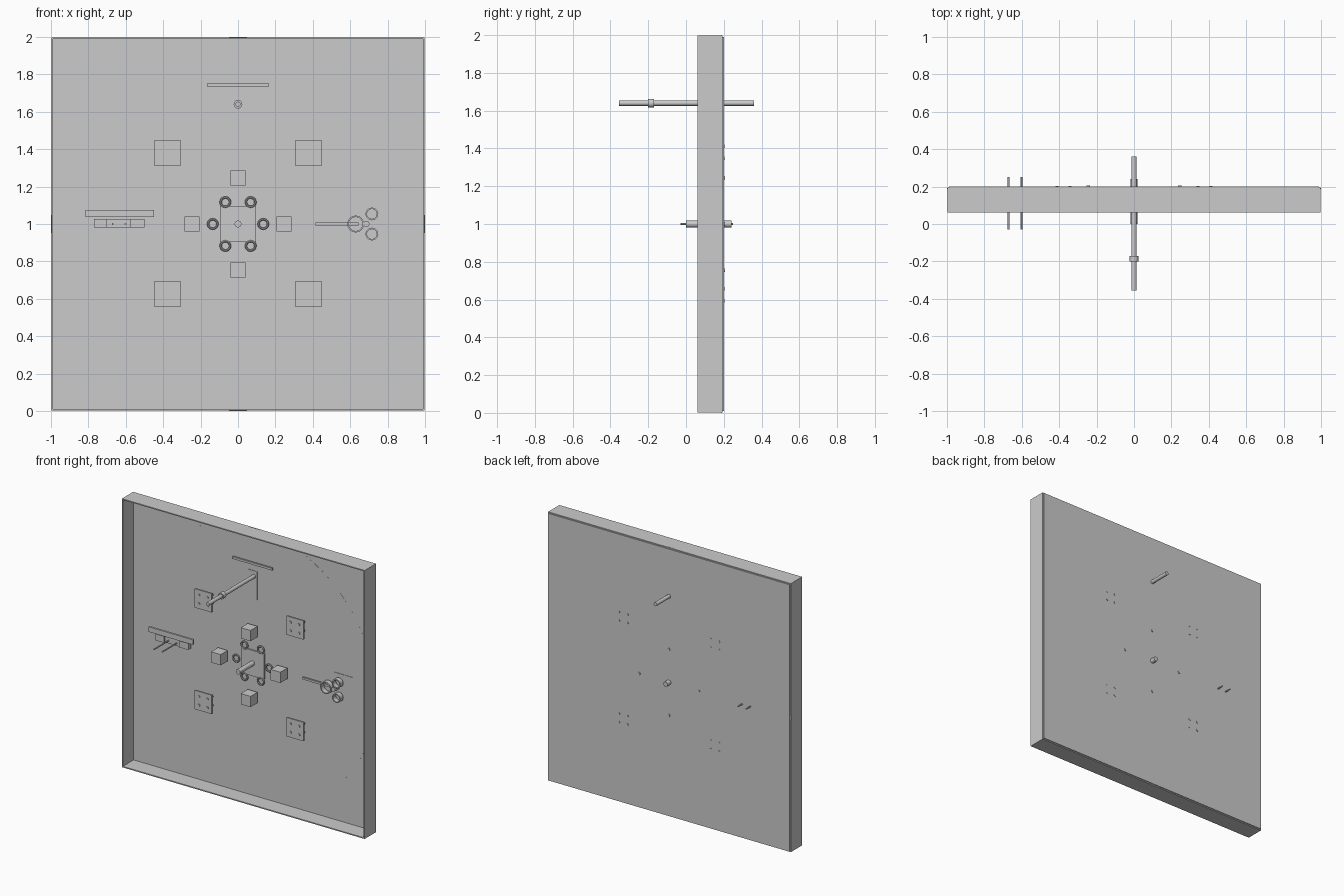
import bpy, math

if "Cube" in bpy.data.objects:
    bpy.data.objects.remove(bpy.data.objects["Cube"])


def box(name, x0, x1, y0, y1, z0, z1):
    bpy.ops.mesh.primitive_cube_add(size=1, location=((x0 + x1) / 2, (y0 + y1) / 2, (z0 + z1) / 2))
    o = bpy.context.object
    o.name = name
    o.scale = (x1 - x0, y1 - y0, z1 - z0)
    bpy.ops.object.transform_apply(location=False, rotation=False, scale=True)
    return o


def smooth(o):
    bpy.ops.object.shade_smooth_by_angle(angle=math.radians(35))
    return o


def rod(name, x, z, r, y0, y1, sides=24):
    bpy.ops.mesh.primitive_cylinder_add(vertices=sides, radius=r, depth=y1 - y0,
                                        location=(x, (y0 + y1) / 2, z), rotation=(math.pi / 2, 0, 0))
    bpy.context.object.name = name
    return smooth(bpy.context.object)


def ring(name, x, y, z, major, minor):
    bpy.ops.mesh.primitive_torus_add(major_radius=major, minor_radius=minor, major_segments=24,
                                     minor_segments=10, location=(x, y, z), rotation=(math.pi / 2, 0, 0))
    bpy.context.object.name = name
    return smooth(bpy.context.object)


def tube(name, x, z, r, wall, y0, y1):
    # open sleeve: a circle profile swept along y, thickened inwards
    o = rod(name, x, z, r, y0, y1)
    import_faces = [p.index for p in o.data.polygons if len(p.vertices) > 4]
    import bmesh
    bm = bmesh.new()
    bm.from_mesh(o.data)
    bm.faces.ensure_lookup_table()
    bmesh.ops.delete(bm, geom=[bm.faces[i] for i in import_faces], context='FACES_ONLY')
    bm.to_mesh(o.data)
    bm.free()
    o.modifiers.new("wall", 'SOLIDIFY').thickness = wall
    return o


# tray: back panel, round inlay and four thin side walls
W, T, F, B = 0.998, 0.008, 0.062, 0.194
box("back_panel", -0.99, 0.99, 0.188, 0.2, 0.01, 1.99)
bpy.ops.mesh.primitive_cylinder_add(vertices=96, radius=1.0, depth=0.004,
                                    location=(0, 0.1895, 1), rotation=(math.pi / 2, 0, 0))
bpy.context.object.name = "round_inlay"
smooth(bpy.context.object)
for s, n in ((-1, "left"), (1, "right")):
    a, b = sorted((s * W, s * (W - T)))
    box(n + "_wall", a, b, F, B, 1 - W, 1 + W)
for s, n in ((-1, "bottom"), (1, "top")):
    a, b = sorted((1 + s * W, 1 + s * (W - T)))
    box(n + "_wall", -W, W, F, B, a, b)

# centre plate, spindle and ring of six eyelets
box("centre_plate", -0.095, 0.095, 0.17, 0.182, 0.905, 1.095)
rod("spindle", 0, 1, 0.018, 0.0, 0.24)
for i in range(6):
    a = i * math.pi / 3
    ring("eyelet", 0.135 * math.cos(a), 0.172, 1 + 0.135 * math.sin(a), 0.025, 0.006)

# four cubes with fixing bolts
for x, z in ((-0.245, 1), (0.245, 1), (0, 0.755), (0, 1.245)):
    box("cube_block", x - 0.04, x + 0.04, 0.09, 0.172, z - 0.04, z + 0.04)
    rod("block_bolt", x, z, 0.01, 0.17, 0.206, 12)

# four corner plates with four bolts each
for x in (-0.377, 0.377):
    for z in (0.625, 1.38):
        box("corner_plate", x - 0.07, x + 0.07, 0.13, 0.142, z - 0.07, z + 0.07)
        for dx in (-0.035, 0.035):
            for dz in (-0.032, 0.032):
                rod("plate_bolt", x + dx, z + dz, 0.009, 0.124, 0.203, 12)

# upper shaft with collar, slat and thin edge strips
rod("upper_shaft", 0, 1.64, 0.014, -0.355, 0.36)
rod("shaft_collar", 0, 1.64, 0.023, -0.2, -0.17)
box("upper_slat", -0.165, 0.165, 0.165, 0.178, 1.735, 1.751)
box("strip_top", -0.05, 0.027, 0.184, 0.189, 1.676, 1.682)
box("strip_side", 0.021, 0.027, 0.184, 0.189, 1.47, 1.682)

# left assembly: shelf bar, carrier blocks and two pins
box("shelf_bar", -0.815, -0.45, 0.113, 0.128, 1.038, 1.075)
box("carrier_left", -0.77, -0.7, 0.13, 0.165, 0.98, 1.027)
box("carrier_middle", -0.7, -0.575, 0.14, 0.165, 0.98, 1.027)
box("carrier_right", -0.575, -0.5, 0.13, 0.165, 0.98, 1.027)
for x in (-0.67, -0.602):
    rod("pin", x, 1.0, 0.005, -0.03, 0.25, 12)

# right assembly: slat, edge strip and three sleeves around a hub
box("right_slat", 0.415, 0.645, 0.165, 0.178, 0.993, 1.008)
box("strip_right", 0.66, 0.82, 0.184, 0.189, 1.1, 1.106)
for i, r in enumerate((0.045, 0.034, 0.034)):
    a = math.pi + i * 2 * math.pi / 3
    tube("sleeve", 0.687 + 0.058 * math.cos(a), 1 + 0.062 * math.sin(a), r, 0.008, 0.13, 0.165)
rod("sleeve_hub", 0.687, 1, 0.016, 0.135, 0.19)
